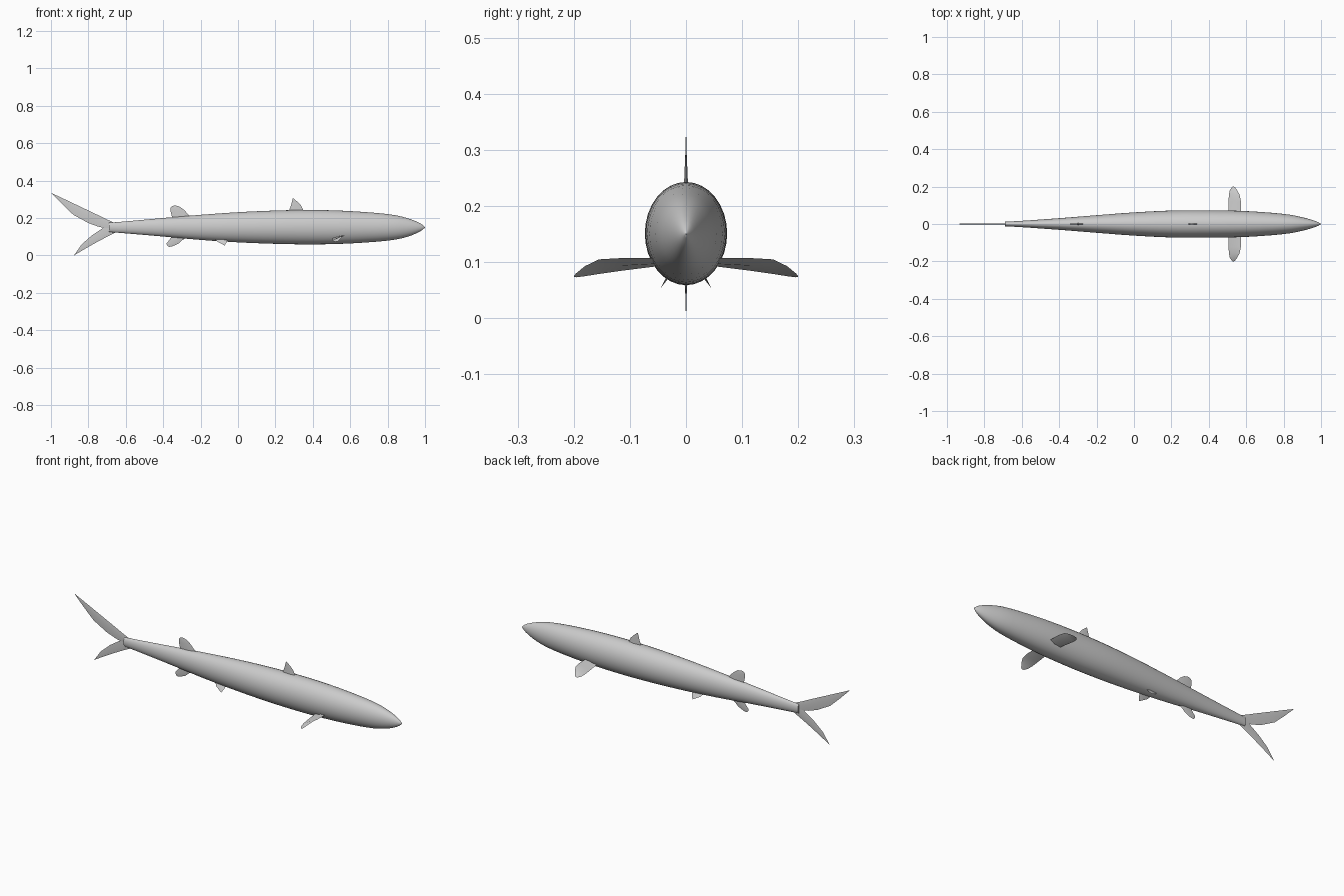
import bpy, bmesh, math
from mathutils import Vector

if "Cube" in bpy.data.objects:
    bpy.data.objects.remove(bpy.data.objects["Cube"])

grey = bpy.data.materials.new("grey skin")
grey.use_nodes = True
colour = (0.6, 0.6, 0.6, 1)
grey.diffuse_color = colour
grey.node_tree.nodes["Principled BSDF"].inputs["Base Color"].default_value = colour


def loft(name, rings, angle):
    """Skin a list of closed rings, cap both ends and shade smooth."""
    bm = bmesh.new()
    loops = [[bm.verts.new(p) for p in ring] for ring in rings]
    n = len(loops[0])
    for a, b in zip(loops, loops[1:]):
        for i in range(n):
            j = (i + 1) % n
            bm.faces.new((a[i], a[j], b[j], b[i]))
    bm.faces.new(loops[0])
    bm.faces.new(loops[-1])
    bmesh.ops.recalc_face_normals(bm, faces=bm.faces)
    mesh = bpy.data.meshes.new(name)
    bm.to_mesh(mesh)
    bm.free()
    mesh.materials.append(grey)
    obj = bpy.data.objects.new(name, mesh)
    bpy.context.collection.objects.link(obj)
    bpy.ops.object.select_all(action="DESELECT")
    obj.select_set(True)
    bpy.context.view_layer.objects.active = obj
    bpy.ops.object.shade_smooth_by_angle(angle=math.radians(angle))
    return obj


def smooth_rows(rows, steps):
    """Catmull-Rom interpolation between profile rows."""
    rows = [Vector(r) for r in rows]
    out = []
    for i in range(len(rows) - 1):
        p, a, b, q = rows[max(i - 1, 0)], rows[i], rows[i + 1], rows[min(i + 2, len(rows) - 1)]
        for s in range(steps):
            t = s / steps
            out.append(a + t / 2 * (b - p + t * (2 * p - 5 * a + 4 * b - q
                                                + t * (3 * (a - b) + q - p))))
    return out + [rows[-1]]


def fin(name, stations, normal, thickness=0.045, mirror=False):
    """Thin fin: each station has a leading and a trailing point."""
    rings = []
    for lead, trail in stations:
        # Two-value points lie in the centre plane
        lead, trail = [Vector(p if len(p) == 3 else (p[0], 0, p[1])) for p in (lead, trail)]
        mid = lead.lerp(trail, 0.4)
        off = Vector(normal) * thickness * (lead - trail).length
        rings.append((lead, mid + off, trail, mid - off))
    obj = loft(name, rings, 60)
    if mirror:
        mod = obj.modifiers.new("Mirror", "MIRROR")
        mod.use_axis = (False, True, False)
    return obj


# Body: position, half width, bottom, top
profile = [
    (-0.69, 0.012, 0.125, 0.175), (-0.6, 0.017, 0.118, 0.182),
    (-0.4, 0.031, 0.101, 0.200), (-0.2, 0.047, 0.083, 0.217),
    (0, 0.062, 0.070, 0.231), (0.2, 0.072, 0.062, 0.240),
    (0.4, 0.073, 0.059, 0.243), (0.6, 0.069, 0.064, 0.237),
    (0.8, 0.054, 0.079, 0.221), (0.9, 0.036, 0.098, 0.201),
    (0.97, 0.016, 0.126, 0.174), (1, 0.001, 0.149, 0.151)]
sides = 32
body_rings = []
for x, w, low, high in smooth_rows(profile, 3):
    turn = [math.tau * i / sides for i in range(sides)]
    body_rings.append([(x, w * math.cos(a), (low + high) / 2 + (high - low) / 2 * math.sin(a))
                       for a in turn])
loft("body", body_rings, 50)

# Fins in the centre plane
side = (0, 1, 0)
fin("front_dorsal_fin", [
    ((0.36, 0.22), (0.265, 0.22)), ((0.337, 0.267), (0.283, 0.267)),
    ((0.32, 0.285), (0.288, 0.285)), ((0.296, 0.305), (0.293, 0.305))], side)
fin("rear_dorsal_fin", [
    ((-0.25, 0.19), (-0.35, 0.19)), ((-0.26, 0.213), (-0.353, 0.205)),
    ((-0.29, 0.245), (-0.36, 0.235)), ((-0.315, 0.262), (-0.36, 0.255)),
    ((-0.335, 0.267), (-0.35, 0.265))], side)
fin("anal_fin", [
    ((-0.26, 0.115), (-0.35, 0.12)), ((-0.28, 0.092), (-0.353, 0.105)),
    ((-0.3, 0.08), (-0.365, 0.085)), ((-0.32, 0.062), (-0.382, 0.065)),
    ((-0.35, 0.049), (-0.38, 0.055)), ((-0.366, 0.046), (-0.374, 0.047))], side)
fin("upper_tail_fin", [
    ((-0.64, 0.165), (-0.67, 0.135)), ((-0.7, 0.192), (-0.75, 0.155)),
    ((-0.77, 0.226), (-0.8, 0.173)), ((-0.85, 0.264), (-0.88, 0.217)),
    ((-0.93, 0.302), (-0.94, 0.274)), ((-1, 0.335), (-0.998, 0.333))], side)
fin("lower_tail_fin", [
    ((-0.64, 0.13), (-0.67, 0.165)), ((-0.7, 0.1), (-0.72, 0.148)),
    ((-0.76, 0.068), (-0.78, 0.108)), ((-0.82, 0.034), (-0.835, 0.06)),
    ((-0.877, 0), (-0.876, 0.002))], side)

# Paired fins
fin("pectoral_fins", [
    ((0.573, 0.04, 0.107), (0.507, 0.04, 0.094)), ((0.572, 0.12, 0.107), (0.506, 0.12, 0.084)),
    ((0.565, 0.155, 0.105), (0.507, 0.155, 0.079)), ((0.552, 0.18, 0.093), (0.512, 0.18, 0.075)),
    ((0.54, 0.196, 0.08), (0.522, 0.196, 0.073)), ((0.533, 0.2, 0.075), (0.529, 0.2, 0.074))],
    (0, 0, 1), 0.06, mirror=True)
fin("pelvic_fins", [
    ((-0.055, 0.02, 0.09), (-0.125, 0.02, 0.09)), ((-0.06, 0.033, 0.073), (-0.11, 0.033, 0.073)),
    ((-0.07, 0.045, 0.054), (-0.073, 0.045, 0.054))], (0, 0.75, 0.65), mirror=True)
